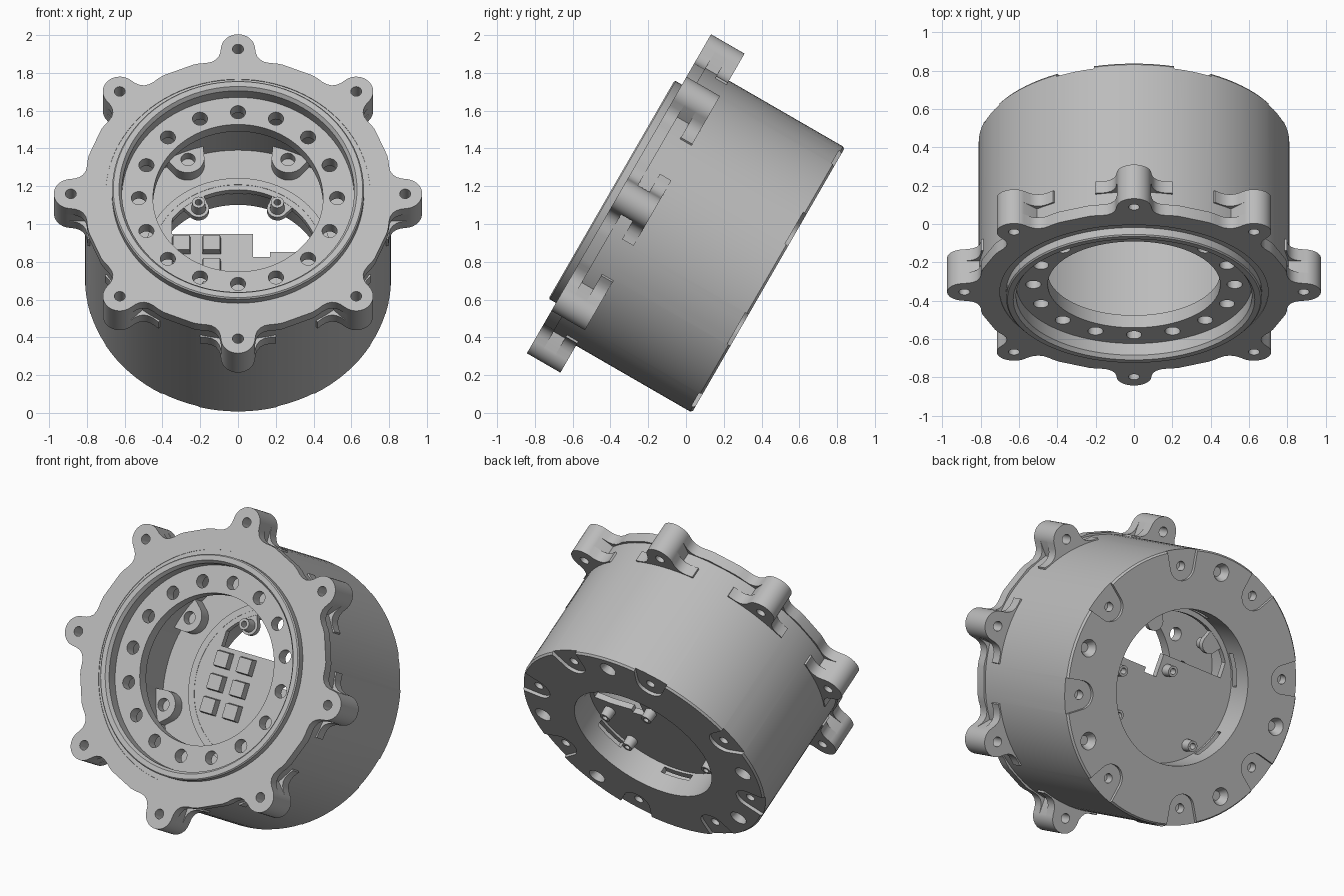
import bpy, bmesh
from math import sin, cos, pi, radians
from mathutils import Matrix

if "Cube" in bpy.data.objects:
    bpy.data.objects.remove(bpy.data.objects["Cube"])

# Local frame: z is the housing axis (toward the front), tilted back
FRAME = Matrix.Translation((0, -0.355, 1.16)) @ Matrix.Rotation(radians(60), 4, 'X')

grey = bpy.data.materials.new("light_grey")
grey.use_nodes = True
COLOUR = (0.5, 0.5, 0.5, 1)
grey.diffuse_color = COLOUR
grey.node_tree.nodes["Principled BSDF"].inputs["Base Color"].default_value = COLOUR


def make(name, bm):
    bmesh.ops.recalc_face_normals(bm, faces=bm.faces)
    mesh = bpy.data.meshes.new(name)
    bm.to_mesh(mesh)
    bm.free()
    mesh.materials.append(grey)
    ob = bpy.data.objects.new(name, mesh)
    bpy.context.collection.objects.link(ob)
    ob.matrix_world = FRAME
    return ob


def arc(r, a0, a1, n, cx=0, cy=0):
    return [(cx + r * cos(radians(a0 + (a1 - a0) * i / n)),
             cy + r * sin(radians(a0 + (a1 - a0) * i / n))) for i in range(n + 1)]


def circle(r, cx=0, cy=0, n=24):
    return arc(r, 0, 360, n, cx, cy)[:-1]


def turned(pts, deg):
    c, s = cos(radians(deg)), sin(radians(deg))
    return [(x * c - y * s, x * s + y * c) for x, y in pts]


def prisms(name, outlines):
    """Outlines given as (points, bottom, top, taper of the top)."""
    bm = bmesh.new()
    for pts, z0, z1, taper in outlines:
        cx = sum(p[0] for p in pts) / len(pts)
        cy = sum(p[1] for p in pts) / len(pts)
        low = [bm.verts.new((x, y, z0)) for x, y in pts]
        top = [bm.verts.new((cx + (x - cx) * taper, cy + (y - cy) * taper, z1)) for x, y in pts]
        bm.faces.new(low)
        bm.faces.new(top)
        for i in range(len(pts)):
            j = (i + 1) % len(pts)
            bm.faces.new((low[i], low[j], top[j], top[i]))
    return make(name, bm)


def lathe(name, profile, steps=96):
    bm = bmesh.new()
    vs = [bm.verts.new((r, 0, z)) for r, z in profile]
    es = [bm.edges.new((vs[i], vs[(i + 1) % len(vs)])) for i in range(len(vs))]
    bmesh.ops.spin(bm, geom=vs + es, cent=(0, 0, 0), axis=(0, 0, 1),
                   angle=2 * pi, steps=steps, use_duplicate=False)
    bmesh.ops.remove_doubles(bm, verts=bm.verts, dist=1e-5)
    return make(name, bm)


def cut(ob, outlines):
    cutter = prisms("cutter", outlines)
    cutter.hide_render = True
    mod = ob.modifiers.new("cut", 'BOOLEAN')
    mod.operation, mod.solver, mod.object = 'DIFFERENCE', 'EXACT', cutter
    bpy.context.view_layer.objects.active = ob
    bpy.ops.object.modifier_apply(modifier=mod.name)
    bpy.data.objects.remove(cutter)


EIGHTH = [45 * k for k in range(8)]
PETALS = [22.5 + a for a in EIGHTH]
REAR, BOLT, LUG = -0.914, 0.71, 0.885

# Housing: front lip, bolt ring, outer wall, back plate and rear cup
housing = lathe("housing", [
    (0.45, -0.045), (0.615, -0.045), (0.615, 0.025), (0.63, 0.045), (0.66, 0.045),
    (0.667, 0.038), (0.667, -0.004), (0.81, -0.004), (0.81, REAR + 0.012),
    (0.80, REAR), (0.46, REAR), (0.46, -0.70), (0.50, -0.70), (0.50, -0.82),
    (0.74, -0.82), (0.74, -0.12), (0.45, -0.12)])

# Bolt ring holes
cut(housing, [(circle(0.04, *turned([(0.525, 0)], 22.5 * k)[0]), -0.2, 0, 1) for k in range(16)])

# Rear pockets open to the rim
pocket = [(0.86, -0.115), (0.80, -0.105)] + arc(0.085, 260, 100, 16, BOLT) + [(0.80, 0.105), (0.86, 0.115)]
cut(housing, [(turned(pocket, a), REAR - 0.05, REAR + 0.02, 1) for a in PETALS])

# Rear screw holes and countersunk holes
screws = [(circle(0.028, *turned([(BOLT, 0)], a)[0]), REAR - 0.05, REAR + 0.075, 1) for a in PETALS]
sunk = [(circle(0.062, *turned([(BOLT, 0)], a)[0]), REAR - 0.02, REAR + 0.05, 0.45)
        for a in (90, 0, 180, 225, 315)]
cut(housing, screws + sunk)

# Slots through the cup wall
slot = [(0.40, -0.1), (0.56, -0.1), (0.56, 0.1), (0.40, 0.1)]
cut(housing, [(turned(slot, 30 + 60 * k), -0.795, -0.755, 1) for k in range(6)])

# Flange plate with eight flared lugs
tip = arc(0.09, -80, 80, 16, LUG)
flank = [(0.862, 0.094), (0.84, 0.102), (0.82, 0.117), (0.806, 0.14), (0.799, 0.17),
         (0.797, 0.2), (0.79, 0.235)]
flare = [(x, -y) for x, y in reversed(flank)] + tip + flank
lug_holes = [(circle(0.029, *turned([(LUG, 0)], a)[0]), -0.5, 0.3, 1) for a in EIGHTH]
flange = prisms("flange_plate", [(sum((turned(flare, a) for a in EIGHTH), []), -0.065, 0, 1)])
cut(flange, lug_holes + [(circle(0.70, n=96), -0.3, 0.3, 1)])

# Lug necks and rear webs
neck = [(0.76, -0.09)] + tip + [(0.76, 0.09)]
necks = prisms("lug_necks", [(turned(neck, a), -0.14, -0.065, 1) for a in EIGHTH])
web = [(0.76, -0.2)] + flare[1:-1] + [(0.76, 0.2)]
webs = prisms("lug_webs", [(turned(web, a), -0.205, -0.135, 1) for a in EIGHTH])
for part in (necks, webs):
    cut(part, lug_holes)

# Screw bosses inside the outer wall
boss = [(0.755, -0.14), (0.735, -0.105)] + arc(0.09, 260, 100, 16, 0.70) + [(0.735, 0.105), (0.755, 0.14)]
bosses = prisms("inner_bosses", [(turned(boss, a), -0.83, -0.74, 1) for a in PETALS])
cut(bosses, [(circle(0.038, *turned([(0.69, 0)], a)[0]), -0.80, -0.70, 1) for a in PETALS])

# Cup floor with its stepped window
floor = prisms("cup_floor", [(circle(0.48, n=96), -0.74, -0.702, 1)])
window = [(-0.35, 0.16), (0.08, 0.16), (0.08, 0.02), (0.17, 0.02), (0.17, 0.05),
          (0.32, 0.05)] + arc(0.43, 9, 144, 32)
cut(floor, [(window, -0.9, -0.6, 1)])

# Tabs and standoffs at the window edge, and standoffs behind the floor
tabs, posts, bores = [], [], []
tab = [(0.46, -0.07)] + arc(0.055, 270, 90, 12, 0.38) + [(0.46, 0.07)]
for a in (56.7, 123.3):
    x, y = turned([(0.38, 0)], a)[0]
    tabs.append((turned(tab, a), -0.738, -0.704, 1))
    posts.append((circle(0.04, x, y), -0.72, -0.64, 0.85))
    bores.append((circle(0.018, x, y), -0.70, -0.60, 1))
for x, y in ((0.02, 0.08), (0.35, -0.03), (0.28, -0.28), (-0.28, -0.28)):
    posts.append((circle(0.038, x, y), -0.72, -0.80, 0.85))
    bores.append((circle(0.018, x, y), -0.75, -0.85, 1))
prisms("standoff_tabs", tabs)
standoffs = prisms("standoffs", posts)
cut(standoffs, bores)

# Six raised square blocks on the cup floor
blocks = []
for x in (-0.30, -0.14):
    for y in (0.085, -0.055, -0.195):
        blocks.append(([(x + 0.05 * i, y + 0.05 * j) for i, j in ((-1, -1), (1, -1), (1, 1), (-1, 1))],
                       -0.71, -0.66, 0.88))
prisms("floor_blocks", blocks)

# Smooth the round surfaces and keep the edges crisp
bpy.ops.object.select_all(action='DESELECT')
for ob in bpy.context.scene.objects:
    if ob.type == 'MESH' and ob.data.materials and ob.data.materials[0] == grey:
        ob.select_set(True)
        bpy.context.view_layer.objects.active = ob
bpy.ops.object.shade_smooth_by_angle(angle=radians(30))
